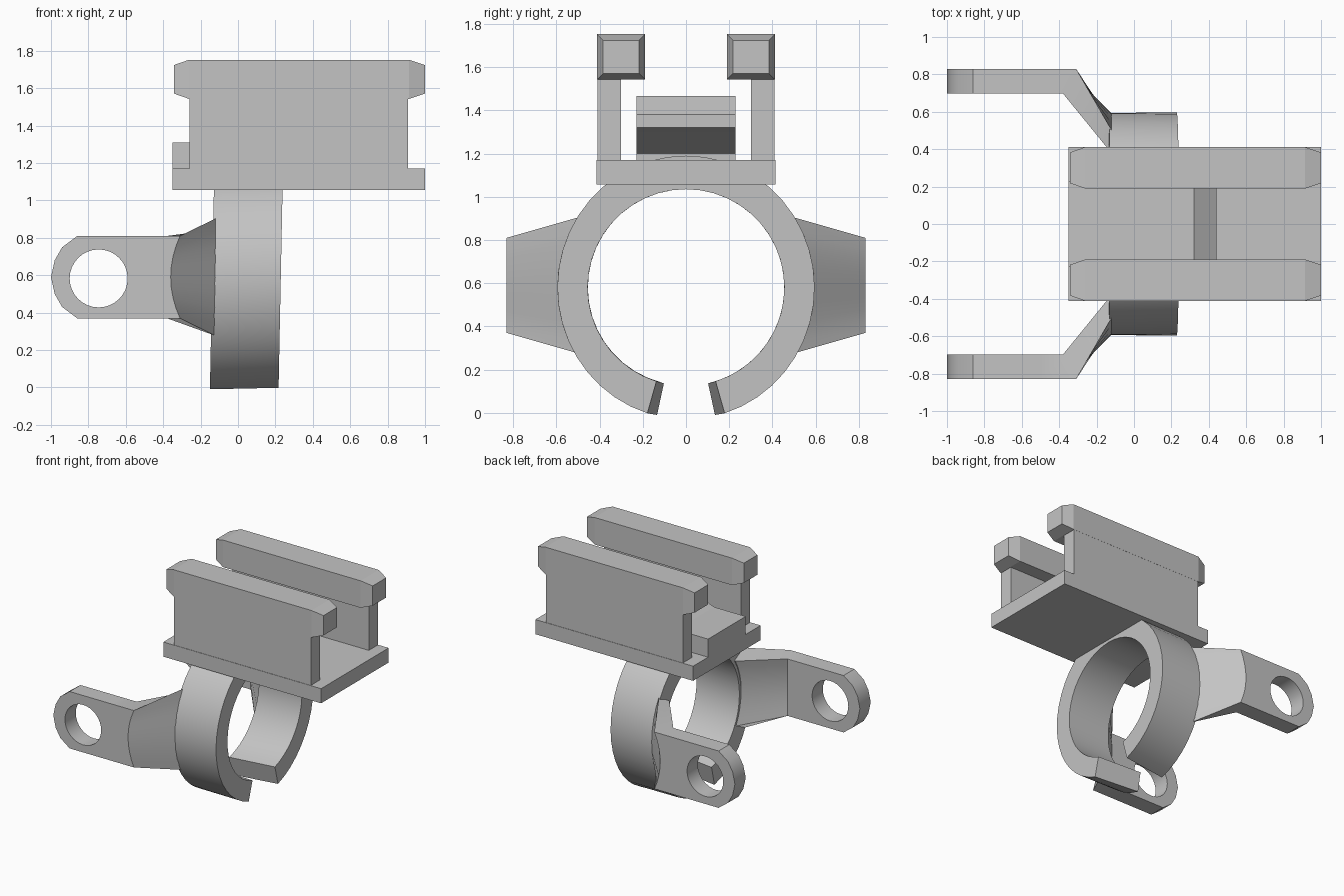
import bpy, bmesh
from math import sin, cos, pi, radians

cube = bpy.data.objects.get("Cube")
if cube:
    bpy.data.objects.remove(cube, do_unlink=True)

grey = bpy.data.materials.new("plain grey")
grey.use_nodes = True
COLOUR = (0.55, 0.55, 0.55, 1)
grey.diffuse_color = COLOUR
grey.node_tree.nodes["Principled BSDF"].inputs["Base Color"].default_value = COLOUR


def loft(name, sections, smooth=False):
    """Join equal-sized point loops and cap both ends."""
    bm = bmesh.new()
    loops = [[bm.verts.new(p) for p in s] for s in sections]
    n = len(loops[0])
    for a, b in zip(loops, loops[1:]):
        for i in range(n):
            j = (i + 1) % n
            bm.faces.new((a[i], a[j], b[j], b[i]))
    bm.faces.new(loops[0])
    bm.faces.new(loops[-1])
    bmesh.ops.recalc_face_normals(bm, faces=bm.faces)
    mesh = bpy.data.meshes.new(name)
    bm.to_mesh(mesh)
    bm.free()
    obj = bpy.data.objects.new(name, mesh)
    bpy.context.collection.objects.link(obj)
    mesh.materials.append(grey)
    if smooth:
        shade(obj)
    return obj


def select(obj):
    bpy.ops.object.select_all(action='DESELECT')
    obj.select_set(True)
    bpy.context.view_layer.objects.active = obj


def shade(obj):
    select(obj)
    bpy.ops.object.shade_smooth_by_angle(angle=radians(30))


def rect(x, y0, y1, z0, z1):
    return [(x, y0, z0), (x, y1, z0), (x, y1, z1), (x, y0, z1)]


def box(name, x0, x1, y0, y1, z0, z1):
    return loft(name, [rect(x, y0, y1, z0, z1) for x in (x0, x1)])


# Mounting plate
box("base_plate", -0.35, 1, -0.413, 0.413, 1.057, 1.17)

# Sprung latch: flat foot, rising tongue and blunt nose
latch = [(-0.35, 1.165), (-0.1, 1.165), (-0.1, 1.2), (0.32, 1.3), (0.44, 1.32),
         (0.44, 1.38), (0.32, 1.467), (-0.08, 1.31), (-0.35, 1.31)]
loft("latch", [[(x, y, z) for x, z in latch] for y in (-0.23, 0.23)])

# Split clamp ring, slightly leaning, with slanted gap ends
CZ = 0.58


def ring_point(angle, ry, rz, x):
    z = CZ - rz * cos(angle)
    return (x + 0.02 * (z - 1), ry * sin(angle), z)


STEPS = 40
X0, X1 = -0.13, 0.237
sections = []
for i in range(STEPS + 1):
    t = i / STEPS
    near = radians(17.5) + t * (2 * pi - 2 * radians(17.5))
    far = radians(13) + t * (2 * pi - 2 * radians(13))
    sections.append([ring_point(far, 0.455, 0.455, X0), ring_point(far, 0.595, 0.605, X0),
                     ring_point(near, 0.595, 0.61, X1), ring_point(near, 0.455, 0.455, X1)])
loft("clamp_ring", sections, smooth=True)


def lug(name, y):
    """Flat rounded tab with a round hole, in the xz plane."""
    curve = bpy.data.curves.new(name, 'CURVE')
    curve.dimensions = '2D'
    curve.fill_mode = 'BOTH'
    curve.extrude = 0.066
    outline = [(-0.5, 0.37), (-0.5, 0.81), (-0.86, 0.81), (-0.94, 0.75), (-0.98, 0.68),
               (-1, 0.59), (-0.98, 0.5), (-0.94, 0.43), (-0.86, 0.37)]
    hole = [(-0.745 + 0.155 * cos(k * pi / 16), 0.583 + 0.155 * sin(k * pi / 16))
            for k in range(32)]
    for pts in (outline, hole):
        spline = curve.splines.new('POLY')
        spline.points.add(len(pts) - 1)
        for p, (px, pz) in zip(spline.points, pts):
            p.co = (px, pz, 0, 1)
        spline.use_cyclic_u = True
    obj = bpy.data.objects.new(name, curve)
    bpy.context.collection.objects.link(obj)
    obj.location.y = y
    obj.rotation_euler.x = pi / 2
    select(obj)
    bpy.ops.object.convert(target='MESH')
    obj = bpy.context.view_layer.objects.active
    obj.data.materials.clear()
    obj.data.materials.append(grey)
    # weld the caps to the walls before shading
    bm = bmesh.new()
    bm.from_mesh(obj.data)
    bmesh.ops.remove_doubles(bm, verts=bm.verts, dist=0.0005)
    bmesh.ops.recalc_face_normals(bm, faces=bm.faces)
    bm.to_mesh(obj.data)
    bm.free()
    shade(obj)


def arm_section(side, outer, inner):
    """Closed loop up the outer face and back down the inner one."""
    ts = [k / 4 - 1 for k in range(9)]
    loop = [outer(t) for t in ts] + [inner(t) for t in reversed(ts)]
    return [(x, side * y, z) for x, y, z in loop]


def flat_z(t):
    return 0.59 + 0.22 * t


def on_ring(x, r):
    return lambda t: (x, r * cos(t * radians(32)), CZ + 0.01 + r * sin(t * radians(32)))


# Paired parts on both sides
for label, s in (("back", 1), ("front", -1)):
    box(label + "_wall", -0.26, 0.91, *sorted((s * 0.30, s * 0.41)), 1.16, 1.56)

    # Rail with chamfered ends
    a, b = sorted((s * 0.19, s * 0.411))
    c = 0.028
    loft(label + "_rail", [rect(x, a + d, b - d, 1.543 + d, 1.752 - d)
                           for x, d in ((-0.342, c), (-0.262, 0), (0.915, 0), (1, c))])

    # Ear: pierced tab, then a web flaring out to the ring
    lug(label + "_lug", s * 0.764)
    loft(label + "_web", [
        arm_section(s, lambda t: (-0.5, 0.83, flat_z(t)), lambda t: (-0.5, 0.698, flat_z(t))),
        arm_section(s, lambda t: (-0.36 + 0.05 * t * t, 0.83, flat_z(t)),
                    lambda t: (-0.38, 0.698, flat_z(t))),
        arm_section(s, on_ring(-0.12, 0.592), on_ring(-0.14, 0.475)),
        arm_section(s, on_ring(-0.08, 0.585), on_ring(-0.08, 0.475)),
    ], smooth=True)
